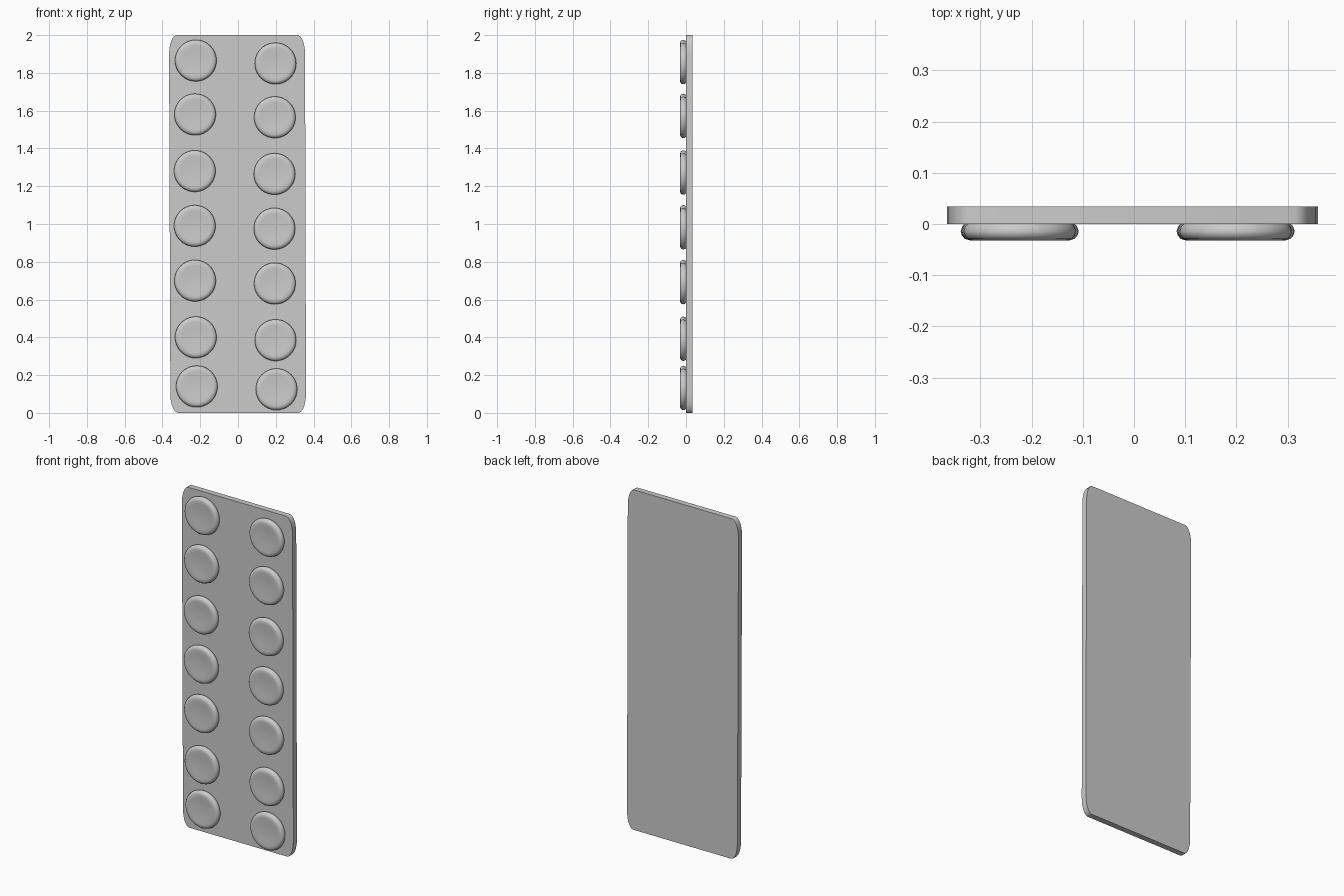
import bpy, bmesh, math
from mathutils import Matrix, Vector

if "Cube" in bpy.data.objects:
    bpy.data.objects.remove(bpy.data.objects["Cube"])

grey = bpy.data.materials.new("plain grey")
grey.use_nodes = True
colour = (0.6, 0.6, 0.6, 1)
grey.diffuse_color = colour
grey.node_tree.nodes["Principled BSDF"].inputs["Base Color"].default_value = colour


def finish(bm, name):
    bmesh.ops.recalc_face_normals(bm, faces=bm.faces[:])
    mesh = bpy.data.meshes.new(name)
    bm.to_mesh(mesh)
    bm.free()
    mesh.materials.append(grey)
    obj = bpy.data.objects.new(name, mesh)
    bpy.context.collection.objects.link(obj)
    bpy.ops.object.select_all(action="DESELECT")
    obj.select_set(True)
    bpy.context.view_layer.objects.active = obj
    bpy.ops.object.shade_smooth_by_angle(angle=math.radians(35))
    return obj


# Flat backing card with tall rounded corners
def corner(x, z, sx, sz, start, rx=0.04, rz=0.1, steps=5):
    for i in range(steps + 1):
        a = math.radians(start + 90 * i / steps)
        yield (x - sx * rx + rx * math.cos(a), z - sz * rz + rz * math.sin(a))


outline = [*corner(0.355, 2, 1, 1, 0), *corner(-0.365, 2, -1, 1, 90),
           *corner(-0.358, 0, -1, -1, 180), *corner(0.36, 0, 1, -1, 270)]
bm = bmesh.new()
face = bm.faces.new([bm.verts.new((x, 0, z)) for x, z in outline])
side = bmesh.ops.extrude_face_region(bm, geom=[face])["geom"]
bmesh.ops.translate(bm, vec=(0, 0.034, 0),
                    verts=[v for v in side if isinstance(v, bmesh.types.BMVert)])
finish(bm, "backing_card")

# Round button: a spun profile with a soft rim and a shallow dished top
profile = [(0, -0.028), (0.05, -0.029), (0.08, -0.032), (0.092, -0.032),
           (0.102, -0.029), (0.108, -0.022), (0.11, -0.014),
           (0.107, -0.005), (0.101, 0.002)]


def button(name, x, z):
    bm = bmesh.new()
    points = [bm.verts.new((r, y, 0)) for r, y in profile]
    edges = [bm.edges.new(pair) for pair in zip(points, points[1:])]
    bmesh.ops.spin(bm, geom=points + edges, cent=(0, 0, 0), axis=(0, 1, 0),
                   angle=math.tau, steps=40)
    bmesh.ops.remove_doubles(bm, verts=bm.verts[:], dist=0.0001)
    bmesh.ops.translate(bm, vec=(x, 0, z), verts=bm.verts[:])
    finish(bm, name)


# Two columns of buttons, the left one standing slightly lower
heights = [1.865, 1.58, 1.28, 0.99, 0.70, 0.40, 0.14]
for i, z in enumerate(heights):
    bow = 0.008 * (1 - ((i - 2.5) / 3) ** 2)
    button(f"right_button_{i + 1}", -0.221 - bow, z)
    button(f"left_button_{i + 1}", 0.201 - bow, z - 0.015)
